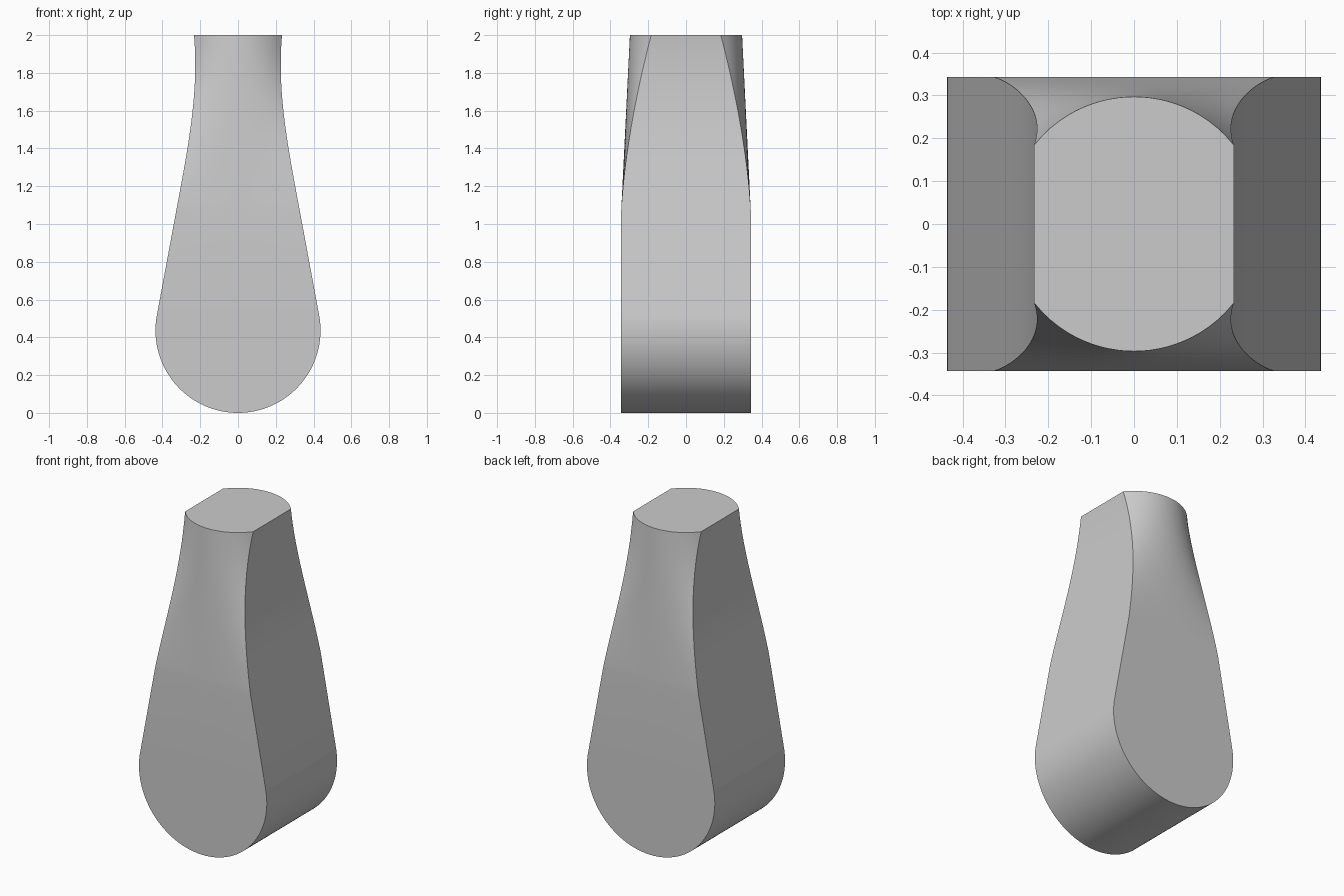
import bpy, bmesh
from math import sin, cos, radians, sqrt

if "Cube" in bpy.data.objects:
    bpy.data.objects.remove(bpy.data.objects["Cube"], do_unlink=True)

RADIUS = 0.437        # rounded foot
DEPTH = 0.343         # half depth of the flat faces
WAIST_Z, WAIST_X = 1.07, 0.327
TOP_X, TOP_R = 0.233, 0.297
TANGENT = 10.5        # angle where the round foot meets the straight flank
COLS = 24


def neck_width(t):
    """Hermite blend of the half width from the flank to the top."""
    span = 2 - WAIST_Z
    return ((2*t**3 - 3*t**2 + 1) * WAIST_X + (t**3 - 2*t**2 + t) * span * -0.185
            + (3*t**2 - 2*t**3) * TOP_X + (t**3 - t**2) * span * 0.09)


def crown(u):
    """Circular bulge across the width: 0 at the middle, 1 at the side edge."""
    return (TOP_R - sqrt(TOP_R**2 - (u * TOP_X)**2)) / (TOP_R - sqrt(TOP_R**2 - TOP_X**2))


# Levels of (half width, height, neck blend)
levels = []
for i in range(41):
    a = radians(-90 + (90 + TANGENT) * i / 40)
    levels.append((RADIUS * cos(a), RADIUS + RADIUS * sin(a), 0))
for i in range(29):
    t = i / 28
    levels.append((neck_width(t), WAIST_Z + (2 - WAIST_Z) * t, t))

# Loft closed sections with curved front and back, flat sides
bm = bmesh.new()
rings = []
sag = TOP_R - sqrt(TOP_R**2 - TOP_X**2)
for w, z, t in levels:
    us = [-1 + 2 * i / COLS for i in range(COLS + 1)]
    mid = DEPTH + (TOP_R - DEPTH) * t
    front = [(u * w, -(mid - sag * t**1.75 * crown(u)), z) for u in us]
    back = [(x, -y, z) for x, y, z in reversed(front)]
    rings.append([bm.verts.new(p) for p in front + back])
for low, high in zip(rings, rings[1:]):
    for i in range(len(low)):
        j = (i + 1) % len(low)
        bm.faces.new((low[i], low[j], high[j], high[i]))
bm.faces.new(rings[-1])
bmesh.ops.remove_doubles(bm, verts=bm.verts, dist=0.0001)
bmesh.ops.recalc_face_normals(bm, faces=bm.faces)

mesh = bpy.data.meshes.new("tapered_body")
bm.to_mesh(mesh)
bm.free()
body = bpy.data.objects.new("tapered_body", mesh)
bpy.context.collection.objects.link(body)

# Plain grey surface
grey = bpy.data.materials.new("light_grey")
grey.use_nodes = True
color = (0.6, 0.6, 0.6, 1)
grey.diffuse_color = color
grey.node_tree.nodes["Principled BSDF"].inputs["Base Color"].default_value = color
mesh.materials.append(grey)

bpy.context.view_layer.objects.active = body
body.select_set(True)
bpy.ops.object.shade_smooth_by_angle(angle=radians(25))
